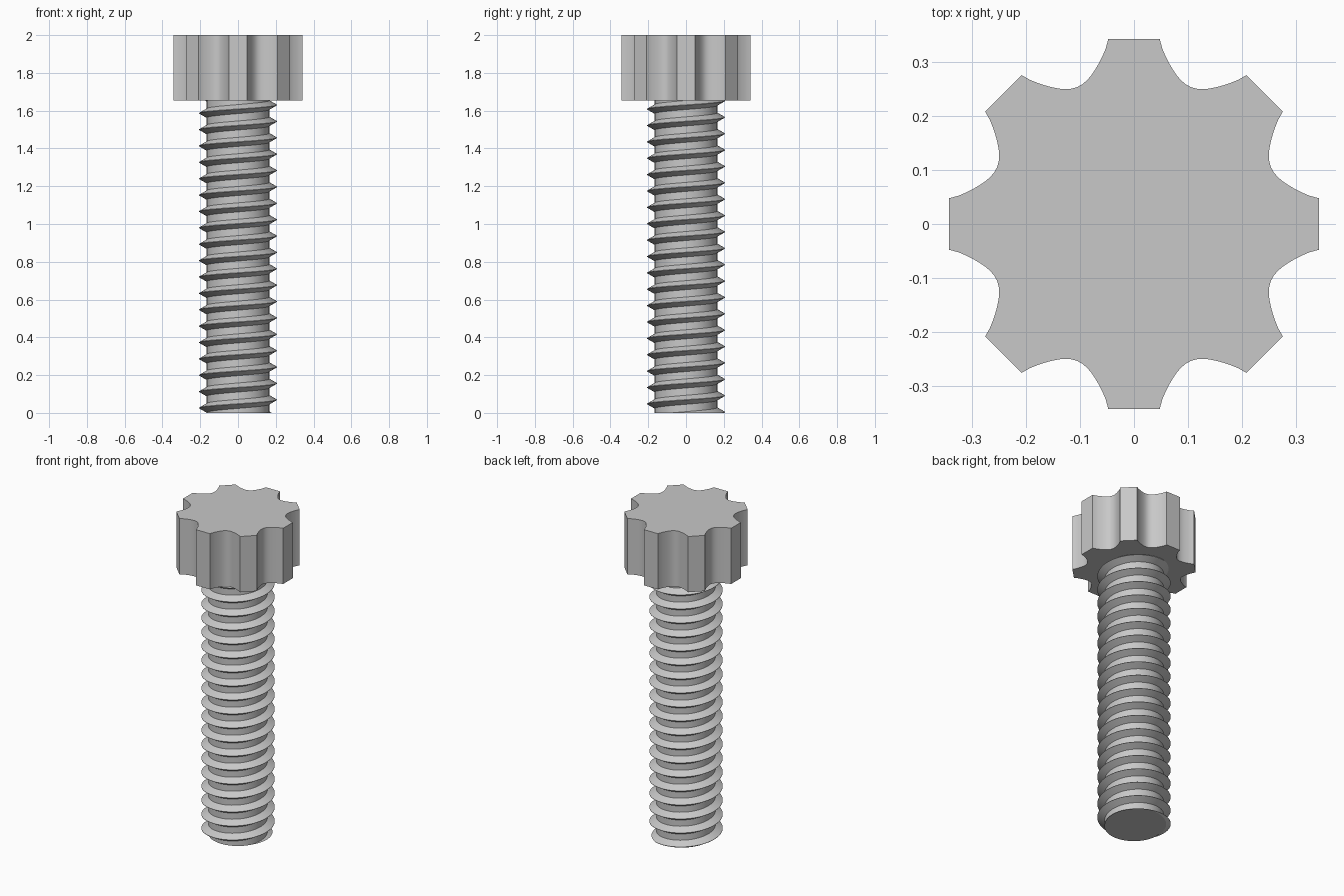
import bpy, bmesh, math
from mathutils import Vector

cube = bpy.data.objects.get("Cube")
if cube:
    bpy.data.objects.remove(cube)

steel = bpy.data.materials.new("steel grey")
steel.use_nodes = True
grey = (0.58, 0.58, 0.58, 1)
steel.diffuse_color = grey
steel.node_tree.nodes["Principled BSDF"].inputs["Base Color"].default_value = grey

HEAD_Z, TOP_Z = 1.655, 2.0


def finish(name, bm):
    """Turn a bmesh into a shaded object with the steel material."""
    bmesh.ops.recalc_face_normals(bm, faces=bm.faces)
    mesh = bpy.data.meshes.new(name)
    bm.to_mesh(mesh)
    bm.free()
    mesh.materials.append(steel)
    obj = bpy.data.objects.new(name, mesh)
    bpy.context.collection.objects.link(obj)
    bpy.ops.object.select_all(action='DESELECT')
    bpy.context.view_layer.objects.active = obj
    obj.select_set(True)
    bpy.ops.object.shade_smooth_by_angle(angle=math.radians(25))
    return obj


def make_shank():
    """Sweep one thread profile along a right-handed helix, then trim both ends."""
    pitch, root, crest, half = 0.0867, 0.166, 0.206, 0.024
    steps, turns = 64, 23
    profile = [(root, -half), (crest, -0.001), (crest, 0.001),
               (root, half), (root, pitch - half)]
    bm = bmesh.new()
    rows = []
    for i in range(steps * turns + 1):
        a = math.pi + math.tau * i / steps
        z0 = 0.026 + pitch * (i / steps - 2)
        rows.append([bm.verts.new((r * math.cos(a), r * math.sin(a), z0 + dz))
                     for r, dz in profile])
    for low, high in zip(rows, rows[1:]):
        for j in range(len(profile) - 1):
            bm.faces.new((low[j], high[j], high[j + 1], low[j + 1]))
    bmesh.ops.remove_doubles(bm, verts=bm.verts, dist=0.0002)
    # flat ends: the upper one is hidden just inside the head
    for z, side in ((0, -1), (HEAD_Z + 0.005, 1)):
        bmesh.ops.bisect_plane(bm, geom=bm.verts[:] + bm.edges[:] + bm.faces[:],
                               dist=1e-6, plane_co=(0, 0, z),
                               plane_no=(0, 0, side), clear_outer=True)
        rim = [e for e in bm.edges if e.is_boundary
               and all(abs(v.co.z - z) < 1e-4 for v in e.verts)]
        bmesh.ops.holes_fill(bm, edges=rim, sides=0)
    return finish("threaded_shank", bm)


def make_head():
    """Eight flat-tipped lobes with rounded finger notches between them."""
    lobes, samples = 8, 16
    half, floor, depth = 0.087, 0.275, 0.06
    radius = (half ** 2 + depth ** 2) / (2 * depth)
    bm = bmesh.new()
    ring = []
    for k in range(lobes):
        a = math.tau * (k + 0.5) / lobes
        out = Vector((math.cos(a), math.sin(a), 0))
        along = Vector((-math.sin(a), math.cos(a), 0))
        for s in range(samples + 1):
            t = half * (2 * s / samples - 1)
            arc = radius - math.sqrt(radius ** 2 - t ** 2)
            wave = depth * (1 - math.cos(math.pi * t / half)) / 2
            p = out * (floor + 0.65 * arc + 0.35 * wave) + along * t
            ring.append(bm.verts.new((p.x, p.y, HEAD_Z)))
    base = bm.faces.new(ring)
    top = bmesh.ops.extrude_face_region(bm, geom=[base], use_keep_orig=True)
    bmesh.ops.translate(bm, vec=(0, 0, TOP_Z - HEAD_Z),
                        verts=[g for g in top["geom"] if isinstance(g, bmesh.types.BMVert)])
    return finish("lobed_head", bm)


make_shank()
make_head()
